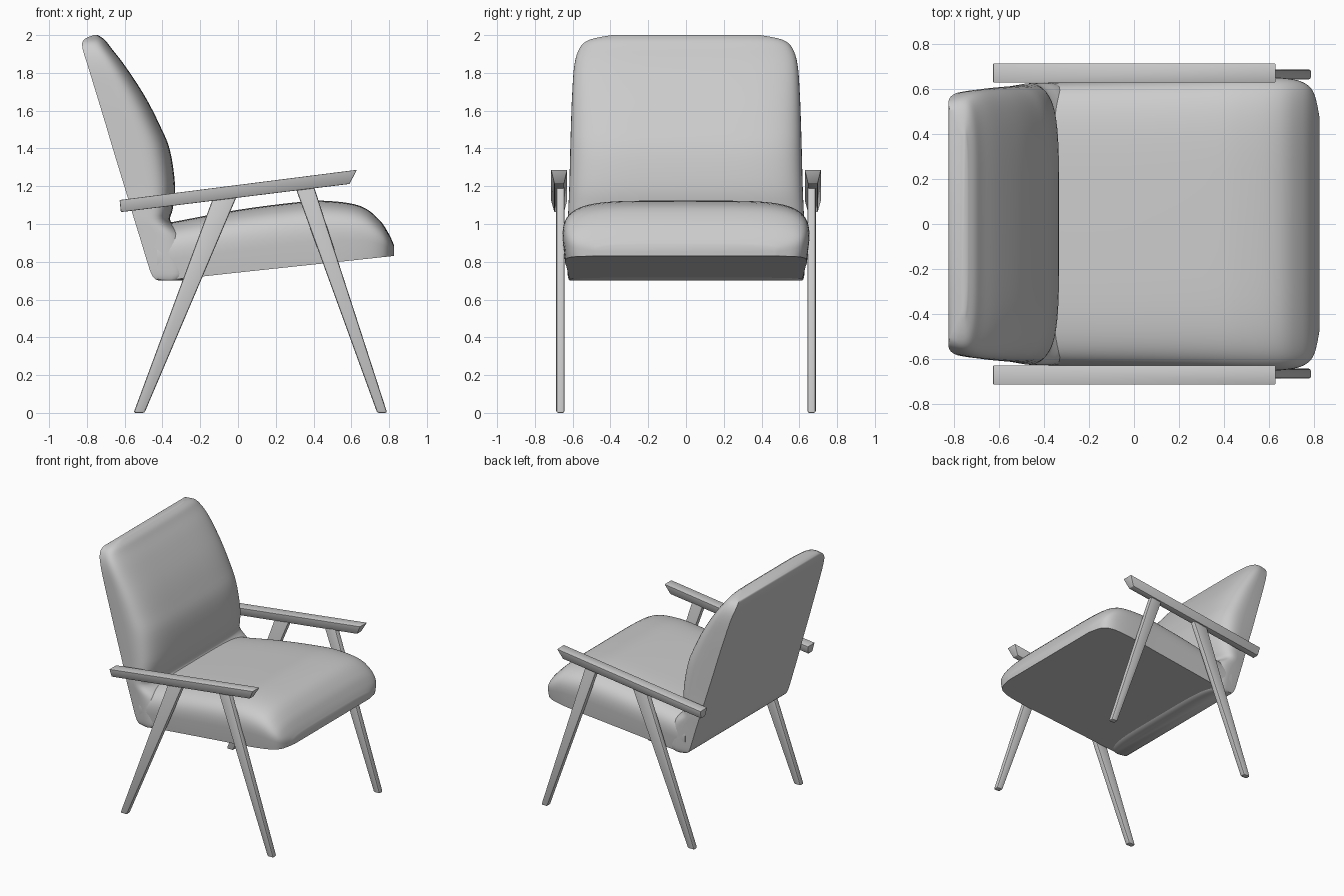
import bpy, bmesh, math
from mathutils import Vector

cube = bpy.data.objects.get("Cube")
if cube:
    bpy.data.objects.remove(cube, do_unlink=True)

grey = bpy.data.materials.new("plain grey")
grey.use_nodes = True
GREY = (0.6, 0.6, 0.6, 1)
grey.diffuse_color = GREY
grey.node_tree.nodes["Principled BSDF"].inputs["Base Color"].default_value = GREY


def finish(bm, name, angle):
    bmesh.ops.recalc_face_normals(bm, faces=bm.faces)
    mesh = bpy.data.meshes.new(name)
    bm.to_mesh(mesh)
    bm.free()
    mesh.materials.append(grey)
    obj = bpy.data.objects.new(name, mesh)
    bpy.context.collection.objects.link(obj)
    bpy.ops.object.select_all(action='DESELECT')
    obj.select_set(True)
    bpy.context.view_layer.objects.active = obj
    bpy.ops.object.shade_smooth_by_angle(angle=math.radians(angle))
    return obj


def smooth_path(points, steps=4):
    """Catmull-Rom curve through tuples of any length."""
    pts = [Vector(p) for p in points]
    out = []
    for i in range(len(pts) - 1):
        a, b, c, d = pts[max(i - 1, 0)], pts[i], pts[i + 1], pts[min(i + 2, len(pts) - 1)]
        for k in range(steps):
            t = k / steps
            out.append(b + (c - a) * t / 2 + (2 * a - 5 * b + 4 * c - d) * t * t / 2
                       + (3 * b - a - 3 * c + d) * t ** 3 / 2)
    return out + [pts[-1]]


def cushion(name, stations, place, segments=40, power=5):
    """Flat-based padded loft; stations are (along, base, crown, half width)."""
    bm = bmesh.new()
    rings = []
    for along, base, crown, half in smooth_path(stations):
        ring = []
        for i in range(segments + 1):
            a = math.pi * i / segments
            c, s = math.cos(a), max(math.sin(a), 0)
            rise = s ** (2 / power) if s > 1e-6 else 0
            side = math.copysign(abs(c) ** (2 / power), c) * half
            side *= 1 - 0.035 * (1 - rise) ** 2
            ring.append(bm.verts.new(place(along, side, base + (crown - base) * rise)))
        rings.append(ring)
    for r0, r1 in zip(rings, rings[1:]):
        n = len(r0)
        for i in range(n):
            j = (i + 1) % n
            bm.faces.new((r0[i], r0[j], r1[j], r1[i]))
    bm.faces.new(rings[0])
    bm.faces.new(rings[-1])
    return finish(bm, name, 50)


# Seat cushion, lofted from rear to front
cushion("seat_cushion", [
    (-0.43, 0.71, 1.00, 0.635), (-0.35, 0.706, 1.01, 0.638), (0, 0.743, 1.075, 0.648),
    (0.32, 0.777, 1.116, 0.657), (0.48, 0.794, 1.122, 0.663), (0.65, 0.812, 1.095, 0.66),
    (0.75, 0.823, 1.02, 0.64), (0.80, 0.828, 0.945, 0.59), (0.825, 0.831, 0.89, 0.48),
], lambda u, y, h: (u, y, h))

# Backrest cushion, lofted from bottom to top
cushion("back_cushion", [
    (0.70, -0.415, -0.30, 0.625), (0.712, -0.442, -0.25, 0.632), (0.757, -0.467, -0.22, 0.637),
    (0.92, -0.517, -0.25, 0.637), (1.01, -0.545, -0.355, 0.635), (1.08, -0.566, -0.345, 0.632),
    (1.20, -0.602, -0.333, 0.627), (1.39, -0.66, -0.36, 0.622), (1.525, -0.70, -0.415, 0.618),
    (1.68, -0.747, -0.495, 0.612), (1.84, -0.796, -0.60, 0.60), (1.93, -0.823, -0.67, 0.572),
    (1.975, -0.817, -0.705, 0.52), (2.0, -0.765, -0.742, 0.40),
], lambda u, y, h: (h, y, u))


def bar(name, profile, inner, outer, bevel, taper=0):
    """Side profile given as top pair then bottom pair; taper narrows the bottom."""
    bm = bmesh.new()
    ends = []
    for y, sign in ((inner, 1), (outer, -1)):
        ends.append([bm.verts.new((x, y + (sign * taper if i > 1 else 0), z))
                     for i, (x, z) in enumerate(profile)])
    a, b = ends
    bm.faces.new(a)
    bm.faces.new(b)
    for i in range(4):
        j = (i + 1) % 4
        bm.faces.new((a[i], a[j], b[j], b[i]))
    bmesh.ops.bevel(bm, geom=bm.edges[:], offset=bevel, segments=2, profile=0.5,
                    affect='EDGES')
    return finish(bm, name, 30)


# Armrests and legs, one set on each side
for label, s in (("left", 1), ("right", -1)):
    bar(label + "_armrest", [(-0.627, 1.127), (0.63, 1.287), (0.59, 1.212), (-0.62, 1.063)],
        s * 0.628, s * 0.715, 0.004, s * 0.018)
    bar(label + "_rear_leg", [(-0.135, 1.13), (-0.005, 1.15), (-0.495, 0), (-0.553, 0)],
        s * 0.643, s * 0.687, 0.01)
    bar(label + "_front_leg", [(0.305, 1.19), (0.40, 1.205), (0.79, 0), (0.737, 0)],
        s * 0.643, s * 0.687, 0.01)
